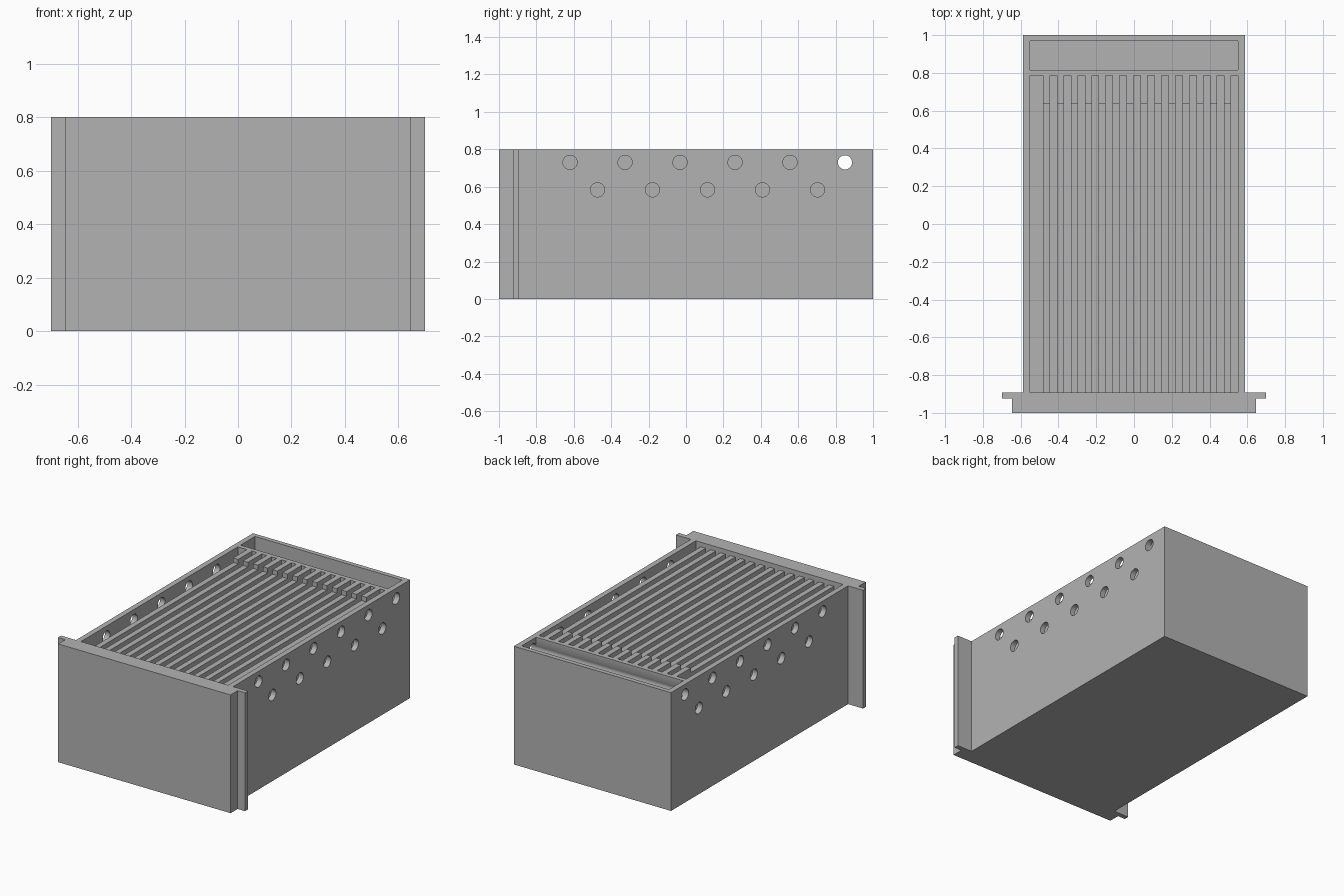
import bpy, bmesh, math
from mathutils import Matrix, Vector

old = bpy.data.objects.get("Cube")
if old:
    bpy.data.objects.remove(old, do_unlink=True)

# Single plain grey
grey = bpy.data.materials.new("plain grey")
grey.use_nodes = True
colour = (0.45, 0.45, 0.45, 1)
grey.diffuse_color = colour
grey.node_tree.nodes["Principled BSDF"].inputs["Base Color"].default_value = colour

HEIGHT, FLOOR, RIB_TOP = 0.8, 0.035, 0.769
FRONT, BACK = -0.892, 0.785      # ends of the main cavity
INNER = 0.551                    # half width inside the walls


def finish(name, bm):
    bmesh.ops.recalc_face_normals(bm, faces=bm.faces)
    mesh = bpy.data.meshes.new(name)
    bm.to_mesh(mesh)
    bm.free()
    mesh.materials.append(grey)
    obj = bpy.data.objects.new(name, mesh)
    bpy.context.collection.objects.link(obj)
    return obj


def prism(name, points, direction):
    """Extrude a closed outline along a direction."""
    bm = bmesh.new()
    face = bm.faces.new([bm.verts.new(p) for p in points])
    out = bmesh.ops.extrude_face_region(bm, geom=[face])
    verts = [v for v in out["geom"] if isinstance(v, bmesh.types.BMVert)]
    bmesh.ops.translate(bm, verts=verts, vec=Vector(direction))
    return finish(name, bm)


def apply_modifier(obj, mod):
    bpy.context.view_layer.objects.active = obj
    bpy.ops.object.modifier_apply(modifier=mod.name)


def cut(obj, cutter):
    mod = obj.modifiers.new("cut", 'BOOLEAN')
    mod.operation = 'DIFFERENCE'
    mod.solver = 'EXACT'
    mod.object = cutter
    apply_modifier(obj, mod)
    bpy.data.objects.remove(cutter, do_unlink=True)


# Case: plan outline with front panel and side flanges, extruded upward
half = [(0.645, -1), (0.645, -0.925), (0.7, -0.925), (0.7, FRONT), (0.588, FRONT), (0.588, 1)]
outline = half + [(-x, y) for x, y in reversed(half)]
case = prism("case", [(x, y, 0) for x, y in outline], (0, 0, HEIGHT))

# Main cavity and rear compartment
for y0, y1 in ((FRONT, BACK), (0.815, 0.969)):
    corners = [(-INNER, y0), (INNER, y0), (INNER, y1), (-INNER, y1)]
    cut(case, prism("cavity_cutter", [(x, y, FLOOR) for x, y in corners], (0, 0, 1)))

# Two staggered rows of round holes through both side walls
bm = bmesh.new()
for start, count, z in ((-0.62, 6, 0.73), (-0.473, 5, 0.583)):
    for i in range(count):
        place = Matrix.Translation((0, start + 0.294 * i, z)) @ Matrix.Rotation(math.pi / 2, 4, 'Y')
        bmesh.ops.create_cone(bm, cap_ends=True, segments=32, radius1=0.038,
                              radius2=0.038, depth=2, matrix=place)
cut(case, finish("hole_cutter", bm))

# Divider ribs, each with a raised tooth against the rear partition
side = [(FRONT, FLOOR), (BACK, FLOOR), (BACK, HEIGHT), (0.637, HEIGHT),
        (0.637, RIB_TOP), (FRONT, RIB_TOP)]
ribs = prism("divider_ribs", [(-0.482, y, z) for y, z in side], (0.037, 0, 0))
array = ribs.modifiers.new("repeat", 'ARRAY')
array.count = 14
array.use_relative_offset = False
array.use_constant_offset = True
array.constant_offset_displace = (0.0738, 0, 0)
apply_modifier(ribs, array)

# Smooth hole walls, crisp edges elsewhere
bpy.ops.object.select_all(action='DESELECT')
case.select_set(True)
bpy.context.view_layer.objects.active = case
bpy.ops.object.shade_smooth_by_angle(angle=math.radians(30))
